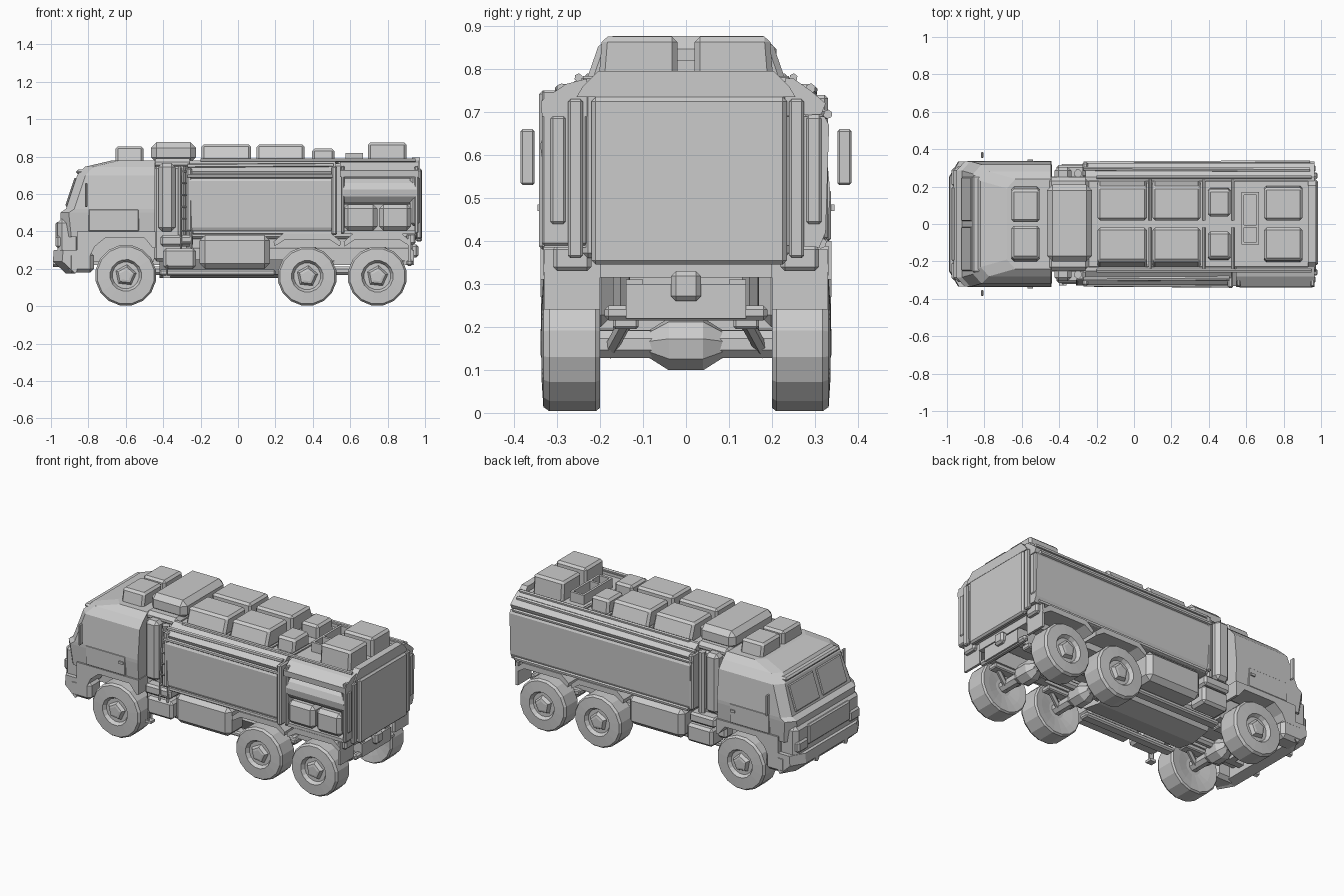
import bpy, bmesh, math
from mathutils import Vector, Matrix

if "Cube" in bpy.data.objects:
    bpy.data.objects.remove(bpy.data.objects["Cube"])


def finish(name, bm):
    bmesh.ops.recalc_face_normals(bm, faces=bm.faces)
    me = bpy.data.meshes.new(name)
    bm.to_mesh(me)
    bm.free()
    ob = bpy.data.objects.new(name, me)
    bpy.context.collection.objects.link(ob)
    return ob


def box(name, x, y, z, bevel=0.0, rot=0.0, lean=0.0):
    """Chamfered box from (min, max) ranges, optional tilt about y; lean pulls the top outer side inward."""
    bm = bmesh.new()
    size = Vector((x[1] - x[0], abs(y[1] - y[0]), z[1] - z[0]))
    bmesh.ops.create_cube(bm, size=1)
    bmesh.ops.scale(bm, vec=size, verts=bm.verts)
    side = 1 if y[0] + y[1] > 0 else -1
    for v in bm.verts:
        if v.co.z > 0 and v.co.y * side > 0:
            v.co.y -= side * lean
    if bevel:
        bmesh.ops.bevel(bm, geom=bm.edges[:], offset=bevel, segments=1, affect='EDGES')
    bmesh.ops.rotate(bm, matrix=Matrix.Rotation(rot, 3, 'Y'), verts=bm.verts)
    bmesh.ops.translate(bm, vec=((x[0] + x[1]) / 2, (y[0] + y[1]) / 2, (z[0] + z[1]) / 2), verts=bm.verts)
    return finish(name, bm)


def loft(name, rings):
    """Skin closed rings of equal length and cap the ends."""
    bm = bmesh.new()
    vs = [[bm.verts.new(p) for p in r] for r in rings]
    n = len(vs[0])
    for a, b in zip(vs, vs[1:]):
        for i in range(n):
            bm.faces.new((a[i], a[(i + 1) % n], b[(i + 1) % n], b[i]))
    bm.faces.new(vs[0])
    bm.faces.new(vs[-1])
    return finish(name, bm)


def extrude_x(name, pts, x0, x1):
    return loft(name, [[(x, y, z) for y, z in pts] for x in (x0, x1)])


def extrude_y(name, pts, y0, y1):
    return loft(name, [[(x, y, z) for x, z in pts] for y in (y0, y1)])


def lathe(name, prof, x, z, side, n):
    """Turn a (radius, y) profile about a y axis."""
    return loft(name, [[(x + r * math.cos(2 * math.pi * i / n + .2), side * y,
                         z + r * math.sin(2 * math.pi * i / n + .2)) for i in range(n)] for r, y in prof])


def rod(name, a, b, r, n=8):
    a, b = Vector(a), Vector(b)
    q = (b - a).to_track_quat('Z', 'Y')
    return loft(name, [[p + q @ Vector((r * math.cos(2 * math.pi * i / n + .4),
                                        r * math.sin(2 * math.pi * i / n + .4), 0))
                        for i in range(n)] for p in (a, b)])


# Cab shell: levels of (z, front x, half width, front corner cut)
levels = [(.37, -.945, .325, .06), (.50, -.95, .335, .05), (.52, -.92, .335, .05),
          (.70, -.86, .318, .05), (.745, -.82, .28, .05), (.778, -.68, .24, .05)]
loft("cab_shell", [[(f, -w + c, z), (f + c * .9, -w, z), (-.445, -w, z),
                    (-.445, w, z), (f + c * .9, w, z), (f, w - c, z)] for z, f, w, c in levels])
box("cab_floor", (-.93, -.45), (-.19, .19), (.24, .38))
box("cab_nose", (-.965, -.84), (-.31, .31), (.27, .47), .025)
box("grille", (-.975, -.95), (-.2, .2), (.33, .45), .008)
loft("bumper", [[(-.985 + d, y, .30), (-.99 + d, y, .24), (-.92 + d, y, .175), (-.86, y, .19), (-.86, y, .30)]
                for y, d in ((-.335, .05), (-.25, 0), (.25, 0), (.335, .05))])
# Windscreen in two panes
for s in (-1, 1):
    box("windscreen_pane", (-.899, -.886), (s * .015, s * .25), (.53, .69), .005, math.radians(18.4))
box("sun_visor", (-.865, -.81), (-.26, .26), (.705, .73), .01)
for s in (-1, 1):
    box("cab_door", (-.80, -.53), (s * .325, s * .337), (.40, .52), .005)
    box("door_handle", (-.57, -.54), (s * .335, s * .345), (.47, .485))
    extrude_y("front_fender", [(-.86, .40), (-.86, .27), (-.79, .27), (-.765, .32), (-.71, .365), (-.50, .365),
                               (-.455, .31), (-.44, .31), (-.44, .40)], s * .2, s * .338)
    box("front_corner_step", (-.91, -.77), (s * .22, s * .337), (.18, .29), .02)
    box("headlight", (-.975, -.93), (s * .2, s * .3), (.31, .38), .012)
    box("mirror", (-.818, -.805), (s * .352, s * .385), (.53, .66), .005)
    rod("tow_hook", (-.99, s * .14, .23), (-.95, s * .14, .23), .02, 6)

# Space between cab and body
box("engine_housing", (-.45, -.26), (-.255, .255), (.24, .75), .015)
for s in (-1, 1):
    box("air_intake", (-.425, -.335), (s * .22, s * .305), (.40, .765), .02)
    rod("exhaust_pipe", (-.30, s * .27, .38), (-.30, s * .27, .75), .022)
    box("battery_box", (-.40, -.225), (s * .2, s * .32), (.20, .31), .015)
    box("service_box", (-.415, -.24), (s * .2, s * .315), (.32, .38), .012)

# Ladder on the near side
for x in (-.305, -.25):
    rod("ladder_rail", (x, -.325, .31), (x, -.295, .74), .006, 5)
for k in range(7):
    t = k / 6
    rod("ladder_rung", (-.305, -.325 + .03 * t, .34 + .38 * t), (-.25, -.325 + .03 * t, .34 + .38 * t), .005, 5)
box("hanging_step", (-.40, -.36), (-.33, -.29), (.15, .165))
for y in (-.325, -.295):
    rod("step_bracket", (-.38, y, .16), (-.38, y, .22), .006, 5)

# Main body core and side panels
box("body_core", (-.27, .965), (-.24, .24), (.36, .762), .012)


def side_panel(name, x0, x1, s):
    extrude_x(name, [(s * .23, .39), (s * .31, .385), (s * .325, .42), (s * .333, .67),
                     (s * .322, .69), (s * .23, .69)], x0, x1)
    extrude_x(name + "_top", [(s * .23, .69), (s * .315, .695), (s * .325, .72), (s * .29, .75),
                              (s * .25, .778), (s * .23, .778)], x0, x1)


side_panel("near_panel", -.26, .52, -1)
side_panel("far_panel", -.26, .965, 1)
for s, x1 in ((-1, .51), (1, .94)):
    rod("panel_rail", (-.27, s * .325, .695), (x1, s * .33, .695), .011, 6)
    rod("upper_rail", (-.27, s * .295, .75), (x1, s * .29, .755), .012, 6)
    rod("lower_rail", (-.24, s * .315, .395), (x1, s * .315, .395), .013, 6)
    box("panel_front_post", (-.275, -.245), (s * .25, s * .33), (.40, .74), .008)
box("panel_rear_post", (.50, .53), (-.342, -.25), (.38, .75), .008)

# Rear near-side stowage: lid, bedroll, lockers
extrude_x("stowage_lid", [(-.23, .69), (-.335, .69), (-.338, .725), (-.28, .765), (-.23, .778)], .545, .965)
rod("bedroll", (.565, -.267, .615), (.955, -.267, .615), .073, 12)
box("stowage_floor", (.55, .96), (-.33, -.2), (.385, .405))
for a, b in ((.565, .745), (.755, .925)):
    box("stowage_bag", (a, b), (-.335, -.2), (.405, .545), .022)
for x in (.55, .945):
    box("stowage_post", (x, x + .02), (-.335, -.23), (.39, .75), .005)

# Rear door and frame
box("rear_door", (.95, .985), (-.22, .235), (.345, .735), .01)
loft("rear_ledge", [[(.93, -w, z), (.972, -w, z), (.972, w, z), (.93, w, z)]
                    for z, w in ((.735, .255), (.76, .24), (.795, .205))])
for s in (-1, 1):
    box("rear_post", (.955, .98), (s * .24, s * .275), (.36, .73), .006)
    box("rear_corner_pad", (.92, .97), (s * .27, s * .325), (.43, .70), .015)
    box("tail_light", (.90, .95), (s * .22, s * .31), (.33, .39), .01)
    box("mud_flap", (.91, .925), (s * .2, s * .33), (.24, .38))

# Roof cargo: (x range, y range, top height, outward slope)
cargo = [(-.655, -.505, .01, .205, .855, .02), (-.195, .07, .02, .24, .865, .04),
         (.10, .355, .02, .24, .865, .04), (.395, .515, .04, .195, .842, .01), (.695, .90, .02, .205, .876, .01)]
for x0, x1, y0, y1, top, lean in cargo:
    for s in (-1, 1):
        box("roof_bag", (x0, x1), (s * y0, s * y1), (.75, top), .013, lean=lean)
box("large_roof_bag", (-.465, -.225), (-.20, .21), (.765, .877), .03)
box("roof_bag_fold", (-.46, -.24), (-.25, .25), (.735, .79), .02)
for x in (.575, .655):
    box("roof_rack_side", (x, x + .014), (-.11, .17), (.76, .82))
for y in (-.11, -.02, .155):
    box("roof_rack_bar", (.575, .669), (y, y + .015), (.76, .82))
for s in (-1, 1):
    rod("roof_rail", (-.2, s * .25, .78), (.95, s * .25, .78), .01, 6)
    for x in (.085, .375, .53):
        rod("roof_strap", (x, s * .02, .77), (x, s * .24, .775), .009, 6)

# Underside
for s in (-1, 1):
    box("chassis_rail", (-.90, .93), (s * .10, s * .14), (.22, .31))
    box("fuel_tank", (-.205, .17), (s * .17, s * .33), (.20, .38), .028)
    box("tank_step", (-.42, .20), (s * .16, s * .22), (.165, .195), .008)
extrude_x("belly_plate", [(-.17, .25), (-.12, .17), (0, .15), (.12, .17), (.17, .25)], -.42, .25)
for x in (-.80, .55, .90):
    box("cross_member", (x, x + .04), (-.14, .14), (.22, .30))
box("underfloor", (-.25, .93), (-.20, .20), (.315, .37))
rod("drive_shaft", (-.6, 0, .19), (.75, 0, .19), .025)
box("tow_hitch", (.92, .965), (-.035, .035), (.26, .33), .012)
box("rear_beam", (.90, .935), (-.19, .19), (.215, .25), .01)

# Wheels, axles, rear fenders
for x, r in ((-.60, .164), (.37, .159), (.745, .159)):
    z = r + .001
    rod("axle", (x, -.21, z), (x, .21, z), .035)
    lathe("differential", [(.03, -.09), (.062, -.04), (.062, .04), (.03, .09)], x, z, 1, 8)
    for s in (-1, 1):
        lathe("tyre", [(.05, .215), (.11, .205), (r - .008, .2), (r, .21), (r, .318), (r - .01, .332),
                       (.085, .336), (.072, .315)], x, z, s, 16)
        lathe("wheel_hub", [(.06, .312), (.045, .335), (.03, .338)], x, z, s, 5)
        rod("suspension_strut", (x - .05, s * .15, z), (x + .03, s * .15, .33), .022, 6)
        box("leaf_spring", (x - .14, x + .14), (s * .11, s * .17), (.195, .225), .006)
        rod("suspension_arm", (x + .16, s * .12, .25), (x, s * .18, z - .02), .016, 6)
        if x > 0:
            arch = [(-.175, .32), (-.12, .355), (.12, .355), (.175, .32),
                    (.18, .345), (.13, .388), (-.13, .388), (-.18, .345)]
            extrude_y("rear_fender", [(x + a, b) for a, b in arch], s * .19, s * .332)
